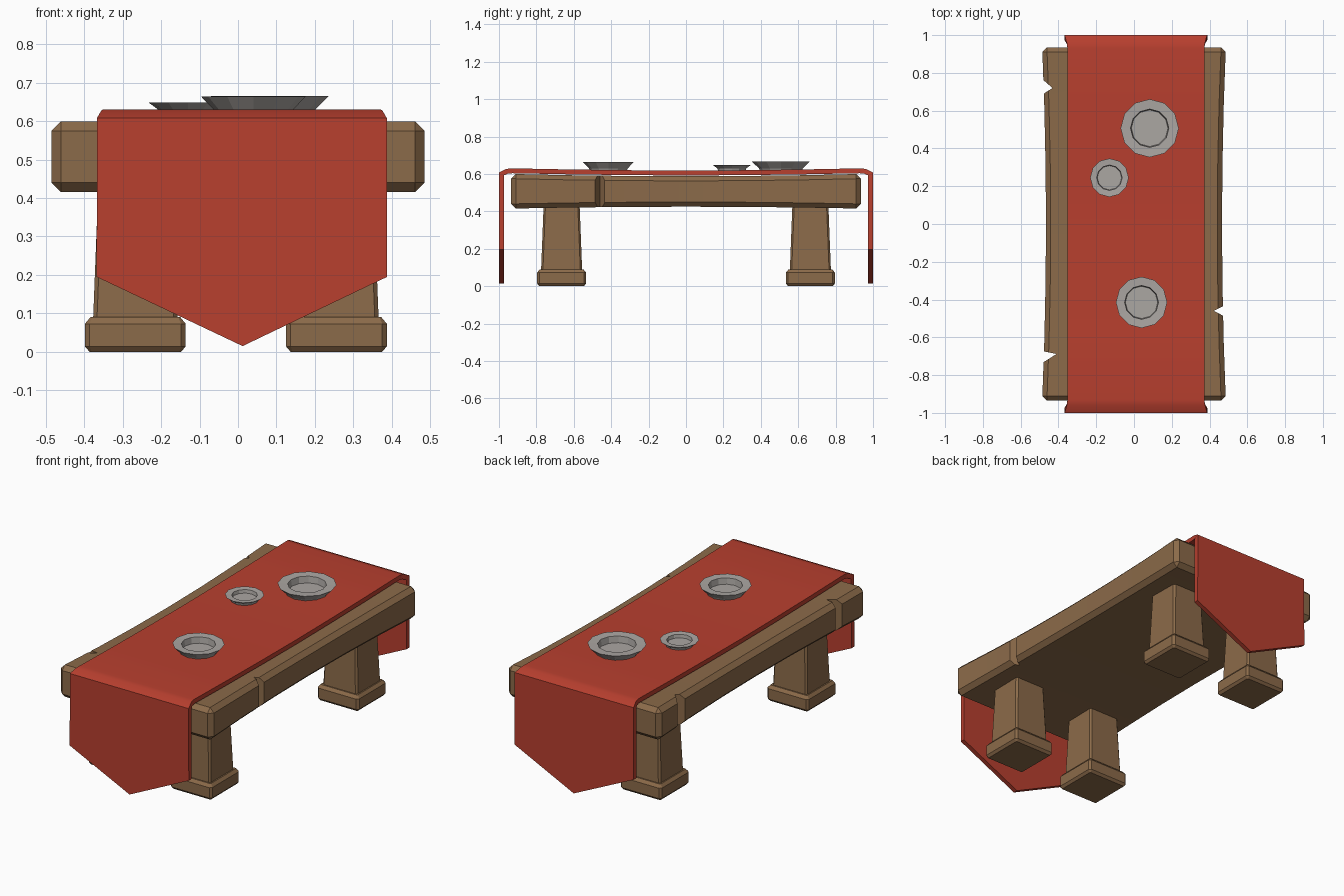
import bpy, bmesh, math

if "Cube" in bpy.data.objects:
    bpy.data.objects.remove(bpy.data.objects["Cube"])


def material(name, rgb):
    m = bpy.data.materials.new(name)
    m.diffuse_color = (*rgb, 1)
    m.use_nodes = True
    m.node_tree.nodes["Principled BSDF"].inputs["Base Color"].default_value = m.diffuse_color
    return m


WOOD = material("brown wood", (0.26, 0.145, 0.067))
CLOTH = material("red cloth", (0.48, 0.05, 0.028))
METAL = material("grey metal", (0.41, 0.385, 0.365))


def make(name, verts, faces, mat):
    bm = bmesh.new()
    vs = [bm.verts.new(v) for v in verts]
    for f in faces:
        bm.faces.new([vs[i] for i in f])
    bmesh.ops.recalc_face_normals(bm, faces=bm.faces)
    me = bpy.data.meshes.new(name)
    bm.to_mesh(me)
    bm.free()
    ob = bpy.data.objects.new(name, me)
    bpy.context.collection.objects.link(ob)
    if mat:
        me.materials.append(mat)
    return ob


def loft(name, rings, mat):
    """Skin a stack of equal-length closed rings and cap both ends."""
    n = len(rings[0])
    faces = [[r * n + i, r * n + (i + 1) % n, (r + 1) * n + (i + 1) % n, (r + 1) * n + i]
             for r in range(len(rings) - 1) for i in range(n)]
    faces += [list(range(n)), [(len(rings) - 1) * n + i for i in range(n)]]
    return make(name, [v for r in rings for v in r], faces, mat)


def activate(ob):
    bpy.ops.object.select_all(action='DESELECT')
    ob.select_set(True)
    bpy.context.view_layer.objects.active = ob


def apply_all(ob):
    activate(ob)
    for m in list(ob.modifiers):
        bpy.ops.object.modifier_apply(modifier=m.name)


def smooth(ob, deg=30):
    activate(ob)
    bpy.ops.object.shade_smooth_by_angle(angle=math.radians(deg))


# Table top: thick plank, slightly pinched towards the middle
sections = []
for y in (-0.935, -0.62, -0.31, 0, 0.31, 0.62, 0.935):
    k = 1 - (y / 0.935) ** 2
    w, lo, hi = 0.486 - 0.02 * k, 0.415 + 0.01 * k, 0.60 - 0.012 * k
    sections.append([(-w, y, lo), (w, y, lo), (w, y, hi), (-w, y, hi)])
top = loft("table_top", sections, WOOD)
bev = top.modifiers.new("chamfer", 'BEVEL')
bev.width, bev.segments, bev.limit_method = 0.025, 1, 'ANGLE'
apply_all(top)

# Chips cut into the long edges: side, y start, y of tip, y end, x of tip
for side, y0, yt, y1, xt in ((-1, 0.78, 0.72, 0.675, 0.432),
                             (-1, -0.67, -0.688, -0.745, 0.41),
                             (1, -0.42, -0.46, -0.50, 0.422)):
    tri = [(side * 0.50, y0), (side * xt, yt), (side * 0.50, y1)]
    cutter = loft("chip_cutter", [[(x, y, z) for x, y in tri] for z in (0.3, 0.7)], None)
    cutter.hide_render = True
    boo = top.modifiers.new("chip", 'BOOLEAN')
    boo.operation, boo.solver, boo.object = 'DIFFERENCE', 'EXACT', cutter
    apply_all(top)
    bpy.data.objects.remove(cutter)
smooth(top)


# Legs: tapered square post on a chamfered foot block
def square(cx, cy, h, z):
    return [(cx - h, cy - h, z), (cx + h, cy - h, z), (cx + h, cy + h, z), (cx - h, cy + h, z)]


def chamfered(cx, cy, h, c, z):
    pts = [(h - c, -h), (h, c - h), (h, h - c), (h - c, h),
           (c - h, h), (-h, h - c), (-h, c - h), (c - h, -h)]
    return [(cx + x, cy + y, z) for x, y in pts]


for cx, sx in ((-0.267, "left"), (0.256, "right")):
    for cy, sy in ((-0.665, "front"), (0.665, "back")):
        loft(f"{sy}_{sx}_foot",
             [chamfered(cx, cy, h, c, z) for h, c, z in
              ((0.119, 0.005, 0), (0.131, 0.012, 0.014), (0.131, 0.012, 0.073), (0.117, 0.005, 0.09))], WOOD)
        loft(f"{sy}_{sx}_leg",
             [chamfered(cx, cy, h, 0.01, z) for h, z in ((0.110, 0.08), (0.096, 0.44))], WOOD)

# Table runner: strip over the top, hanging down to a point at both ends
half = [(0.31, 0.620, 0), (0.62, 0.624, 0), (0.93, 0.630, 0), (0.96, 0.627, 0.004),
        (1.0, 0.608, 0.015), (1.0, 0.40, 0.015), (1.0, 0.195, 0.016)]
rows = [(-y, z, f) for y, z, f in reversed(half)] + [(0, 0.618, 0)] + half
verts = []
for y, z, f in rows:
    verts += [(-0.352 - f, y, z), (0.372 + f, y, z)]
n = len(rows)
faces = [[2 * i, 2 * i + 1, 2 * i + 3, 2 * i + 2] for i in range(n - 1)]
verts += [(0.012, -1.0, 0.015), (0.012, 1.0, 0.015)]
faces += [[0, 1, 2 * n], [2 * n - 2, 2 * n - 1, 2 * n + 1]]
runner = make("table_runner", verts, faces, CLOTH)
if runner.data.polygons[n // 2].normal.z < 0:
    runner.data.flip_normals()
sol = runner.modifiers.new("thickness", 'SOLIDIFY')
sol.thickness, sol.offset, sol.use_even_offset = 0.026, -1, True
apply_all(runner)
smooth(runner, 40)


# Plates: flared twelve-sided dishes with a sunken well
def plate(name, cx, cy, r, z):
    prof = [(0.70 * r, 0.612), (0.76 * r, 0.63), (r, z), (0.66 * r, z - 0.002), (0.63 * r, 0.627)]
    rings = [[(cx + q * math.cos(math.tau * i / 12), cy + q * math.sin(math.tau * i / 12), h)
              for i in range(12)] for q, h in prof]
    loft(name, rings, METAL)


plate("large_plate", 0.083, 0.507, 0.154, 0.666)
plate("small_plate", -0.13, 0.245, 0.102, 0.648)
plate("medium_plate", 0.04, -0.415, 0.136, 0.664)
